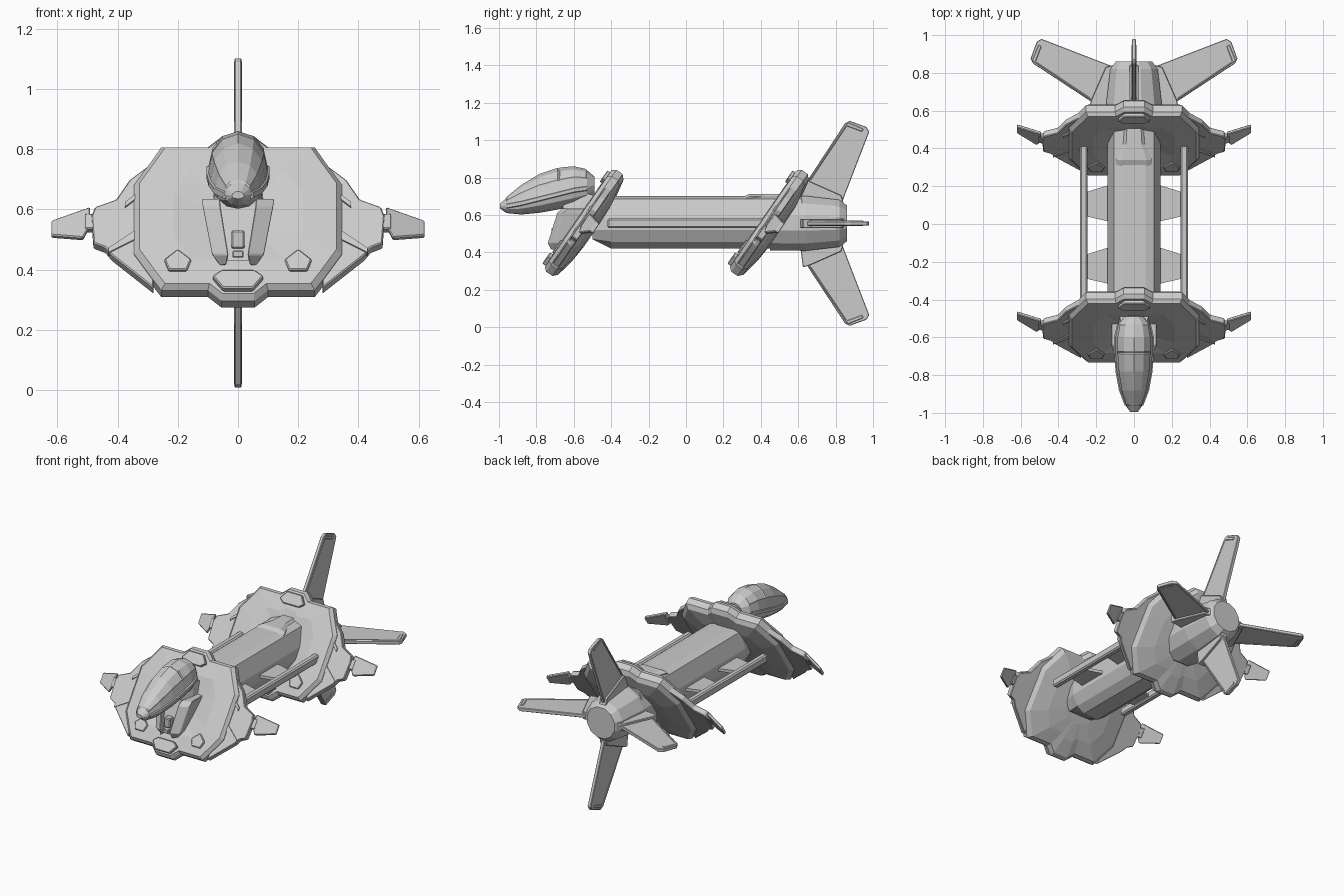
import bpy, bmesh
from math import sin, cos, pi, radians
from mathutils import Vector

if "Cube" in bpy.data.objects:
    bpy.data.objects.remove(bpy.data.objects["Cube"])

# Single hull colour
GREY = (0.6, 0.6, 0.6, 1)
hull = bpy.data.materials.new("hull_grey")
hull.use_nodes = True
hull.diffuse_color = GREY
hull.node_tree.nodes["Principled BSDF"].inputs["Base Color"].default_value = GREY

MID = 0.555                                   # height of the long axis
UP = Vector((0, 0.69, 1))                     # slope of the shields, per unit height
NORMAL = Vector((0, -1, 0.69)).normalized()   # outward from shield front


def loft(name, rings, bevel=0):
    """Skin a list of equal-length point rings and cap both ends."""
    bm = bmesh.new()
    vs = [[bm.verts.new(p) for p in ring] for ring in rings]
    n = len(vs[0])
    for a, b in zip(vs, vs[1:]):
        for i in range(n):
            j = (i + 1) % n
            bm.faces.new((a[i], a[j], b[j], b[i]))
    bm.faces.new(vs[0])
    bm.faces.new(vs[-1])
    bmesh.ops.recalc_face_normals(bm, faces=bm.faces)
    mesh = bpy.data.meshes.new(name)
    bm.to_mesh(mesh)
    bm.free()
    mesh.materials.append(hull)
    ob = bpy.data.objects.new(name, mesh)
    bpy.context.collection.objects.link(ob)
    if bevel:
        mod = ob.modifiers.new("edge_bevel", 'BEVEL')
        mod.width = bevel
        mod.segments = 1
    return ob


def box(name, x, y, z, bevel=0):
    ring = [(x[0], z[0]), (x[1], z[0]), (x[1], z[1]), (x[0], z[1])]
    return loft(name, [[(a, d, b) for a, b in ring] for d in y], bevel)


def mirrored(half):
    """Close a right-hand half outline (top to bottom) across x = 0."""
    return half + [(-x, z) for x, z in reversed(half)]


# ---- Shields ----
def on_shield(y0, x, z, off):
    sweep = max(0, abs(x) - 0.49) * 0.55
    return Vector((x, y0 + sweep, MID)) + UP * (z - MID) + NORMAL * off


def shield_plate(name, y0, pts, back, front, bevel=0.004):
    rings = [[on_shield(y0, x, z, o) for x, z in pts] for o in (back, front)]
    return loft(name, rings, bevel)


OUTLINE = mirrored([(0.055, 0.83), (0.1, 0.795), (0.255, 0.795), (0.29, 0.745),
                    (0.345, 0.67), (0.345, 0.44), (0.29, 0.365), (0.255, 0.32),
                    (0.1, 0.32), (0.055, 0.285)])
# (scale, offset) from the back dome round the rim to the shallow dished front
SECTION = [(0.3, -0.07), (0.62, -0.062), (0.93, -0.042), (1, -0.02), (1, 0.02),
           (0.95, 0.04), (0.62, 0.045), (0.4, 0.035), (0.2, 0.025)]
WING = [(0.28, 0.75), (0.36, 0.69), (0.405, 0.625), (0.475, 0.6), (0.487, 0.57),
        (0.48, 0.48), (0.44, 0.465), (0.42, 0.44), (0.28, 0.33)]
TIP = [(0.492, 0.605), (0.62, 0.56), (0.62, 0.51), (0.515, 0.502), (0.492, 0.545)]
PAD = [(0.2, 0.44), (0.245, 0.405), (0.23, 0.37), (0.17, 0.37), (0.155, 0.405)]
LIP = mirrored([(0.055, 0.365), (0.085, 0.345), (0.05, 0.305)])

for label, y0 in (("front", -0.545), ("rear", 0.445)):
    loft(label + "_shield",
         [[on_shield(y0, x * s, MID + (z - MID) * s, o) for x, z in OUTLINE]
          for s, o in SECTION])
    for side, sx in (("left", 1), ("right", -1)):
        tag = label + "_" + side

        def flip(pts):
            return [(sx * x, z) for x, z in pts]
        shield_plate(tag + "_wing_root", y0, flip(WING), -0.022, 0.016)
        shield_plate(tag + "_wing_tip", y0, flip(TIP), -0.012, 0.008)
        shield_plate(tag + "_wing_hinge", y0,
                     flip([(0.46, 0.58), (0.51, 0.58), (0.51, 0.53), (0.46, 0.53)]),
                     -0.016, 0.012)
        shield_plate(tag + "_wing_strut", y0,
                     flip([(0.33, 0.645), (0.375, 0.612), (0.375, 0.596), (0.33, 0.63)]),
                     0, 0.024, 0)
        shield_plate(tag + "_wing_rib", y0,
                     flip([(0.34, 0.49), (0.43, 0.445), (0.43, 0.46), (0.34, 0.52)]),
                     0, 0.022, 0)
        shield_plate(tag + "_pad", y0, flip(PAD), 0.03, 0.053)
    shield_plate(label + "_lower_lip", y0, LIP, 0.02, 0.062)
    shield_plate(label + "_upper_lip", y0, [(x, 2 * MID - z) for x, z in LIP], 0.02, 0.058)

# ---- Fuselage ----
BODY = mirrored([(0.06, 0.7), (0.105, 0.685), (0.14, 0.585), (0.14, 0.52),
                 (0.105, 0.455), (0.055, 0.42)])
NOSE = [(x * 0.8, max(z, 0.47)) for x, z in BODY]
loft("fuselage", [[(x, y, z) for x, z in ring] for y, ring in
                  ((-0.5, NOSE), (-0.4, BODY), (0.62, BODY))])
loft("spine", [[(-w, y, 0.66), (-w, y, top - 0.015), (-w * 0.7, y, top),
                (w * 0.7, y, top), (w, y, top - 0.015), (w, y, 0.66)]
               for y, w, top in ((0.29, 0.1, 0.69), (0.34, 0.095, 0.713),
                                 (0.42, 0.06, 0.713), (0.55, 0.05, 0.713))])

# Tail cone
loft("tail_cone", [[(r * cos(a * pi / 6 + pi / 12), y, MID + r * sin(a * pi / 6 + pi / 12))
                    for a in range(12)]
                   for y, r in ((0.45, 0.15), (0.64, 0.152), (0.82, 0.13), (0.86, 0.1))])

# Side rails and their struts
for side, sx in (("left", 1), ("right", -1)):
    box(side + "_rail", (sx * 0.245, sx * 0.285), (-0.42, 0.43), (0.53, 0.58), 0.008)
    for label, y in (("front", -0.22), ("rear", 0.11)):
        pts = [(0.12, y + 0.1), (0.25, y + 0.06), (0.25, y - 0.07), (0.12, y - 0.1)]
        loft(f"{label}_{side}_rail_strut",
             [[(sx * x, b, z) for x, b in pts] for z in (0.545, 0.563)])

# ---- Tail fins: outlines given as (y, distance from axis) ----
FIN = [(0.63, 0.16), (0.64, 0.215), (0.85, 0.535), (0.875, 0.548), (0.965, 0.515),
       (0.98, 0.49), (0.845, 0.14), (0.83, 0.1)]
CLAMP = [(0.61, 0.12), (0.625, 0.235), (0.66, 0.225), (0.83, 0.15), (0.845, 0.1)]
EDGE = [(0.67, 0.235), (0.86, 0.52), (0.94, 0.49), (0.95, 0.505), (0.865, 0.54), (0.65, 0.22)]
for k, side in enumerate(("left", "upper", "right", "lower")):
    c, s = cos(k * pi / 2), sin(k * pi / 2)
    for part, pts, half in (("fin", FIN, 0.011), ("fin_clamp", CLAMP, 0.024),
                            ("fin_edge", EDGE, 0.014)):
        loft(f"{side}_tail_{part}",
             [[(r * c - t * s, y, MID + r * s + t * c) for y, r in pts]
              for t in (-half, half)], 0.003)

# ---- Head ----
# station: y, half width, bottom, widest height, top
STATIONS = [(-0.995, 0.02, 0.635, 0.645, 0.66), (-0.96, 0.045, 0.61, 0.65, 0.69),
            (-0.88, 0.075, 0.602, 0.665, 0.755), (-0.78, 0.093, 0.612, 0.69, 0.815),
            (-0.68, 0.1, 0.63, 0.715, 0.848), (-0.6, 0.1, 0.645, 0.735, 0.855),
            (-0.53, 0.085, 0.67, 0.745, 0.84), (-0.49, 0.05, 0.71, 0.76, 0.805)]


def head_ring(y, w, lo, mid, hi, grow=0.0, arc=None):
    pts = []
    for a in arc or [k * 30 for k in range(12)]:
        c, s = cos(radians(a)), sin(radians(a))
        pts.append(((w + grow) * c, y, mid + s * ((hi if s > 0 else 2 * mid - lo) - mid + grow)))
    return pts


head = loft("head", [head_ring(*st) for st in STATIONS])

# Raised canopy panels made by insetting the upper faces
bm = bmesh.new()
bm.from_mesh(head.data)
for lo, hi in ((-0.97, -0.68), (-0.68, -0.53)):
    panel = [f for f in bm.faces if f.normal.z > 0.3
             and lo < f.calc_center_median().y < hi]
    bmesh.ops.inset_region(bm, faces=panel, thickness=0.007, depth=0.005)
bm.to_mesh(head.data)
bm.free()

# Rim round the widest line of the head
for side, sx in (("left", 1), ("right", -1)):
    loft(side + "_head_rim",
         [[(sx * (w - 0.01), y, m - 0.018), (sx * (w + 0.005), y, m - 0.012),
           (sx * (w + 0.005), y, m + 0.006), (sx * (w - 0.01), y, m + 0.012)]
          for y, w, lo, m, hi in STATIONS[1:-1]])

# Neck joining head and shield
loft("neck", [[(-w, y, z), (w, y, z), (w * 0.8, y + 0.03, z + h), (-w * 0.8, y + 0.03, z + h)]
              for y, z, w, h in ((-0.66, 0.64, 0.06, 0.06), (-0.58, 0.6, 0.085, 0.12),
                                 (-0.46, 0.54, 0.1, 0.15))])

# Chin blades with a recessed column between them
for side, sx in (("left", 1), ("right", -1)):
    loft(side + "_chin_blade",
         [[(sx * a, f, z), (sx * b, f + 0.03, z), (sx * b, r, z), (sx * a, r, z)]
          for z, a, b, f, r in ((0.635, 0.06, 0.12, -0.665, -0.5),
                                (0.61, 0.058, 0.117, -0.69, -0.52),
                                (0.45, 0.032, 0.086, -0.74, -0.6),
                                (0.415, 0.04, 0.06, -0.725, -0.63))], 0.003)
loft("chin_column", [[(-w, f, z), (w, f, z), (w, r, z), (-w, r, z)]
                     for z, w, f, r in ((0.64, 0.065, -0.64, -0.5),
                                        (0.43, 0.04, -0.715, -0.61))])
box("chin_latch", (-0.022, 0.022), (-0.72, -0.66), (0.47, 0.53), 0.005)
box("chin_foot", (-0.018, 0.018), (-0.735, -0.66), (0.44, 0.463), 0.003)
